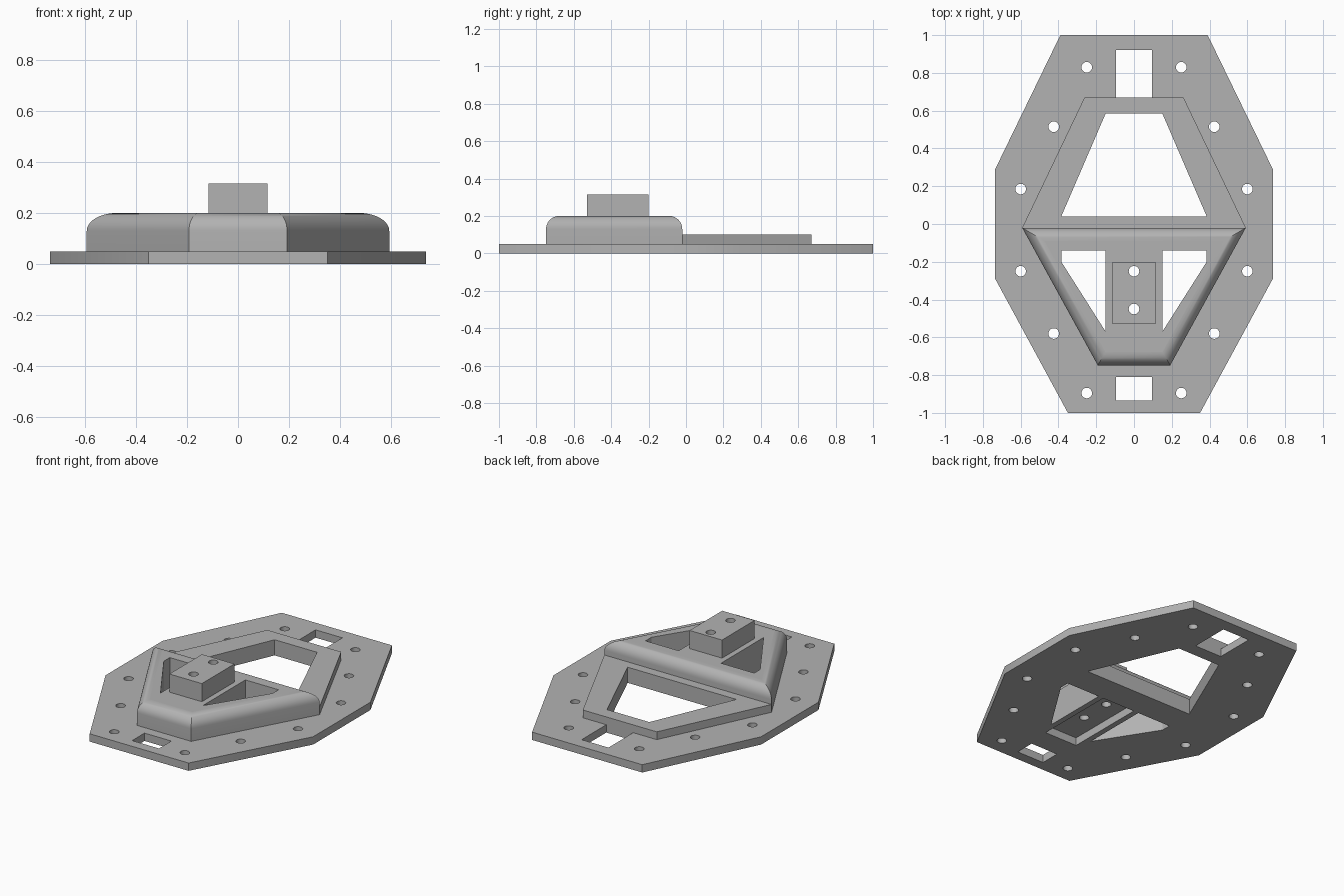
import bpy
import bmesh
import math
from mathutils import Vector

cube = bpy.data.objects.get("Cube")
if cube:
    bpy.data.objects.remove(cube, do_unlink=True)

# Single grey material
grey = bpy.data.materials.new("plain_grey")
grey.use_nodes = True
COLOUR = (0.45, 0.45, 0.45, 1)
grey.diffuse_color = COLOUR
grey.node_tree.nodes["Principled BSDF"].inputs["Base Color"].default_value = COLOUR


def loft(name, rings):
    """Solid skinned through a stack of equal-sized rings of 3D points."""
    bm = bmesh.new()
    loops = [[bm.verts.new(p) for p in ring] for ring in rings]
    bm.faces.new(loops[0])
    bm.faces.new(loops[-1])
    for low, high in zip(loops, loops[1:]):
        for i in range(len(low)):
            j = (i + 1) % len(low)
            bm.faces.new((low[i], low[j], high[j], high[i]))
    bmesh.ops.recalc_face_normals(bm, faces=bm.faces)
    mesh = bpy.data.meshes.new(name)
    bm.to_mesh(mesh)
    bm.free()
    mesh.materials.append(grey)
    obj = bpy.data.objects.new(name, mesh)
    bpy.context.collection.objects.link(obj)
    return obj


def prism(name, outline, z0, z1):
    return loft(name, [[(x, y, z) for x, y in outline] for z in (z0, z1)])


def symmetric(half):
    """Close a right-hand half outline by mirroring it across x = 0."""
    return half + [(-x, y) for x, y in reversed(half)]


def box(w, y0, y1):
    return symmetric([(w, y0), (w, y1)])


def circle(cx, cy, r=0.028, n=32):
    return [(cx + r * math.cos(math.tau * i / n), cy + r * math.sin(math.tau * i / n))
            for i in range(n)]


def inset(outline, d):
    """Move each edge of a counter-clockwise convex outline inwards by d."""
    pts = [Vector(p) for p in outline]
    result = []
    for i, p in enumerate(pts):
        a = (p - pts[i - 1]).normalized()
        b = (pts[(i + 1) % len(pts)] - p).normalized()
        na, nb = Vector((-a.y, a.x)), Vector((-b.y, b.x))
        result.append(p + (na + nb) * d / (1 + na.dot(nb)))
    return result


def cut(obj, outlines):
    """Punch vertical openings through an object."""
    cutters = [prism("cutter", o, -1, 1) for o in outlines]
    for c in cutters:
        c.hide_render = True
        mod = obj.modifiers.new("opening", 'BOOLEAN')
        mod.operation = 'DIFFERENCE'
        mod.solver = 'EXACT'
        mod.object = c
    graph = bpy.context.evaluated_depsgraph_get()
    mesh = bpy.data.meshes.new_from_object(obj.evaluated_get(graph))
    obj.modifiers.clear()
    obj.data = mesh
    mesh.name = obj.name
    for c in cutters:
        bpy.data.objects.remove(c, do_unlink=True)


def shade(obj):
    bpy.ops.object.select_all(action='DESELECT')
    obj.select_set(True)
    bpy.context.view_layer.objects.active = obj
    bpy.ops.object.shade_smooth_by_angle(angle=math.radians(30))
    for face in obj.data.polygons:
        if abs(face.normal.z) > 0.999:
            face.use_smooth = False


# Openings
rear_window = symmetric([(0.385, 0.04), (0.15, 0.585)])
side_window = [(0.385, -0.14), (0.15, -0.14), (0.15, -0.57), (0.385, -0.2)]
side_windows = [side_window, [(-x, y) for x, y in side_window]]
peg_holes = [circle(0, -0.25), circle(0, -0.45)]
rim = [(0.25, 0.83), (0.425, 0.515), (0.6, 0.185),
       (0.6, -0.25), (0.425, -0.58), (0.25, -0.895)]
rim_holes = [circle(s * x, y) for x, y in rim for s in (1, -1)]
slots = [box(0.095, 0.67, 0.92), box(0.095, -0.935, -0.81)]
underside_pocket = box(0.115, -0.66, -0.14)

# Octagonal base plate
base = prism("base_plate", symmetric([(0.35, -1), (0.735, -0.29), (0.735, 0.29), (0.39, 1)]),
             0, 0.05)
cut(base, rim_holes + slots + side_windows + [rear_window, underside_pocket])

# Low rear frame
frame = prism("rear_frame", symmetric([(0.592, -0.02), (0.262, 0.67)]), 0.05, 0.1)
cut(frame, [rear_window])

# Raised front body with rounded, mitred top edges
body_outline = symmetric([(0.192, -0.748), (0.592, -0.02)])
R, STEPS, TOP = 0.07, 10, 0.2
rings = [[(x, y, 0.05) for x, y in body_outline]]
for i in range(STEPS + 1):
    t = math.pi / 2 * i / STEPS
    z = TOP - R + R * math.sin(t)
    rings.append([(x, y, z) for x, y in inset(body_outline, R * (1 - math.cos(t)))])
body = loft("raised_body", rings)
cut(body, side_windows + peg_holes)

# Mounting block on the body
block = prism("mounting_block", box(0.115, -0.53, -0.2), TOP, 0.316)
cut(block, peg_holes)

for part in (base, frame, body, block):
    shade(part)
